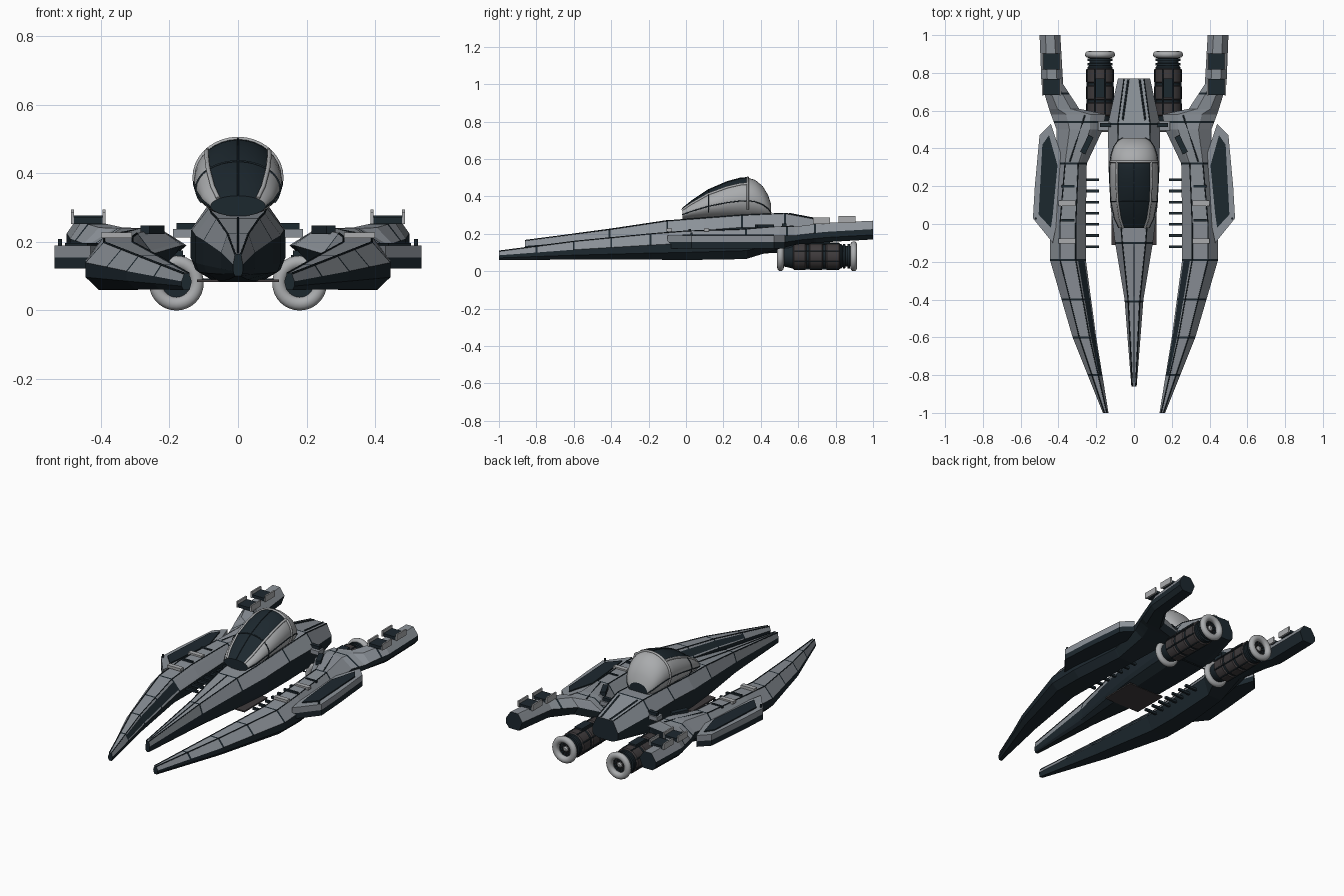
import bpy, bmesh, math
from mathutils import Matrix, Vector

if "Cube" in bpy.data.objects:
    bpy.data.objects.remove(bpy.data.objects["Cube"])


def material(name, rgb):
    m = bpy.data.materials.new(name)
    m.use_nodes = True
    m.diffuse_color = (*rgb, 1)
    m.node_tree.nodes["Principled BSDF"].inputs["Base Color"].default_value = (*rgb, 1)
    return m


HULL = material("hull grey", (0.26, 0.285, 0.315))
DARK = material("dark navy", (0.012, 0.021, 0.028))
PALE = material("pale grey", (0.40, 0.41, 0.42))
ENGINE = material("engine brown", (0.05, 0.044, 0.046))
SIDES = (("left", 1), ("right", -1))


def finish(bm, name, mats, smooth=False):
    bmesh.ops.recalc_face_normals(bm, faces=bm.faces)
    me = bpy.data.meshes.new(name)
    bm.to_mesh(me)
    bm.free()
    for m in mats:
        me.materials.append(m)
    ob = bpy.data.objects.new(name, me)
    bpy.context.collection.objects.link(ob)
    if smooth:
        bpy.ops.object.select_all(action='DESELECT')
        ob.select_set(True)
        bpy.context.view_layer.objects.active = ob
        bpy.ops.object.shade_smooth_by_angle(angle=math.radians(40))
    return ob


def station_at(stations, y):
    for a, b in zip(stations, stations[1:]):
        if y <= b[0]:
            f = (y - a[0]) / (b[0] - a[0])
            return [p + (q - p) * f for p, q in zip(a, b)]
    return list(stations[-1])


def loft(name, stations, section, seams, rule, side=1, mats=(HULL, DARK)):
    """Skin sections along y; seams become narrow dark bands."""
    ys = [s[0] for s in stations] + [v + d for v in seams for d in (-0.005, 0.005)]
    ys = sorted(set(ys))
    bm = bmesh.new()
    rings = [[bm.verts.new((side * x, y, z)) for x, z in section(*station_at(stations, y)[1:])] for y in ys]
    n = len(rings[0])
    for j, (a, b) in enumerate(zip(rings, rings[1:])):
        mid = (ys[j] + ys[j + 1]) / 2
        seam = any(abs(mid - v) < 0.005 for v in seams)
        for k in range(n):
            f = bm.faces.new((a[k], a[(k + 1) % n], b[(k + 1) % n], b[k]))
            f.material_index = 1 if seam else rule(k, mid)
    for r in (rings[0], rings[-1]):
        bm.faces.new(r).material_index = 1
    return finish(bm, name, mats)


def box(name, loc, size, mat, turn=0):
    bm = bmesh.new()
    bmesh.ops.create_cube(bm, size=1, matrix=Matrix.LocRotScale(
        Vector(loc), Matrix.Rotation(turn, 3, 'Z'), Vector(size)))
    return finish(bm, name, [mat])


def prism(name, outline, z0, z1, mat, side):
    bm = bmesh.new()
    f = bm.faces.new([bm.verts.new((side * x, y, z0)) for x, y in outline])
    up = bmesh.ops.extrude_face_region(bm, geom=[f])["geom"]
    bmesh.ops.translate(bm, vec=(0, 0, z1 - z0), verts=[v for v in up if isinstance(v, bmesh.types.BMVert)])
    return finish(bm, name, [mat])


def rod(name, pts, radius, mat):
    cu = bpy.data.curves.new(name, 'CURVE')
    cu.dimensions = '3D'
    cu.bevel_depth = radius
    cu.bevel_resolution = 1
    cu.use_fill_caps = True
    sp = cu.splines.new('POLY')
    sp.points.add(len(pts) - 1)
    for p, co in zip(sp.points, pts):
        p.co = (*co, 1)
    cu.materials.append(mat)
    bpy.context.collection.objects.link(bpy.data.objects.new(name, cu))


def lathe(name, profile, centre, mat, closed=False, steps=32):
    """Turn (radius, y) points around a lengthwise axis."""
    bm = bmesh.new()
    rings = [[bm.verts.new((centre[0] + r * math.cos(t), y, centre[1] + r * math.sin(t)))
              for t in (math.tau * i / steps for i in range(steps))] for r, y in profile]
    pairs = list(zip(rings, rings[1:])) + ([(rings[-1], rings[0])] if closed else [])
    for a, b in pairs:
        for i in range(steps):
            bm.faces.new((a[i], a[(i + 1) % steps], b[(i + 1) % steps], b[i]))
    if not closed:
        bm.faces.new(rings[0])
        bm.faces.new(rings[-1])
    return finish(bm, name, [mat], True)


# Central fuselage: y, half width, bottom, colour line, top
body = [(-0.86, 0.014, 0.10, 0.135, 0.165), (-0.4, 0.05, 0.09, 0.17, 0.225),
        (-0.1, 0.10, 0.085, 0.205, 0.27), (0.1, 0.125, 0.085, 0.22, 0.285),
        (0.3, 0.135, 0.09, 0.235, 0.30), (0.53, 0.138, 0.10, 0.235, 0.31),
        (0.77, 0.085, 0.14, 0.20, 0.265)]


def body_section(w, b, m, t):
    half = [(0.55 * w, b), (0.92 * w, b + 0.2 * (m - b)), (w, b + 0.4 * (m - b)), (w, m), (0.62 * w, t)]
    return half + [(-x, z) for x, z in reversed(half)]


loft("fuselage", body, body_section, [-0.41, -0.1, 0.3, 0.53],
     lambda k, y: 0 if k in (3, 4, 5) else 1)
for label, s in SIDES:
    rod(label + "_rear_seam", [(s * 0.06, 0.55, 0.308), (s * 0.03, 0.765, 0.267)], 0.005, DARK)
    rod(label + "_nose_seam", [(s * 0.62 * w, y, t) for y, w, b, m, t in body], 0.003, DARK)
rod("nose_spine", [(0, -0.84, 0.167), (0, -0.4, 0.226), (0, -0.1, 0.271)], 0.003, DARK)

# Canopy: y, half width, top
dome = [(-0.02, 0.08, 0.335), (0.03, 0.103, 0.375), (0.12, 0.122, 0.435), (0.22, 0.128, 0.478),
        (0.29, 0.128, 0.497), (0.33, 0.126, 0.50), (0.37, 0.12, 0.488), (0.41, 0.106, 0.455),
        (0.44, 0.085, 0.405), (0.455, 0.06, 0.36)]
COUNT = 32


def dome_point(w, t, a, grow=0):
    r = (t - 0.275) / 2
    return ((w + grow) * math.sin(a), 0.275 + r + (r + grow) * math.cos(a))


def canopy_rule(k, y):
    off = min(k + 0.5, COUNT - k - 0.5)
    return 1 if y < 0.33 and off < 4.5 else 0


canopy = loft("canopy", dome, lambda w, t: [dome_point(w, t, math.tau * k / COUNT) for k in range(COUNT)],
              [], canopy_rule, mats=(PALE, DARK))
canopy.data.polygons.foreach_set("use_smooth", [len(p.vertices) == 4 for p in canopy.data.polygons])


def dome_line(name, angle, first, last, radius, mat):
    pts = []
    for y, w, t in dome[first:last]:
        x, z = dome_point(w, t, angle, 0.001)
        pts.append((x, y, z))
    rod(name, pts, radius, mat)


dome_line("canopy_spine", 0, 0, 6, 0.003, DARK)
for label, s in SIDES:
    dome_line(label + "_canopy_frame", s * math.pi / 4, 0, 6, 0.007, PALE)
    dome_line(label + "_canopy_side_seam", s * math.pi * 0.53, 0, 10, 0.003, DARK)
for j, mat, rad in ((2, DARK, 0.003), (5, PALE, 0.007)):
    y, w, t = dome[j]
    pts = [dome_point(w, t, math.radians(a), 0.001) for a in range(-120, 121, 10)]
    rod("canopy_hoop", [(x, y, z) for x, z in pts], rad, mat)

# Side hulls: y, inner x, outer x, bottom, colour line, top
wing = [(-1.0, 0.135, 0.165, 0.06, 0.085, 0.108), (-0.6, 0.2, 0.325, 0.062, 0.115, 0.16),
        (-0.19, 0.255, 0.445, 0.062, 0.14, 0.20), (0.0, 0.255, 0.445, 0.06, 0.15, 0.215),
        (0.32, 0.25, 0.41, 0.065, 0.165, 0.225), (0.5, 0.165, 0.41, 0.12, 0.19, 0.24),
        (0.58, 0.15, 0.44, 0.14, 0.19, 0.24), (0.61, 0.29, 0.45, 0.145, 0.195, 0.242),
        (0.74, 0.375, 0.49, 0.155, 0.21, 0.258), (1.0, 0.39, 0.50, 0.17, 0.225, 0.27)]


def wing_section(i, o, b, m, t):
    d = o - i
    return [(i + 0.2 * d, b), (o - 0.2 * d, b), (o, b + 0.45 * (m - b)), (o, m), (o - 0.28 * d, t),
            (i + 0.28 * d, t), (i + 0.22 * d, m + 0.8 * (t - m)), (i + 0.04 * d, m + 0.15 * (t - m)), (i, m)]


def wing_rule(k, y):
    stripe = k == 6 and -0.9 < y < -0.19
    return 0 if 3 <= k <= 7 and not stripe else 1


pod = [(0.43, -0.1), (0.535, 0.03), (0.525, 0.2), (0.50, 0.47), (0.44, 0.53), (0.37, 0.32), (0.41, 0.0)]
pod_panel = [(0.44, -0.02), (0.505, 0.05), (0.485, 0.42), (0.45, 0.47), (0.405, 0.31), (0.43, 0.05)]
for label, s in SIDES:
    p = label + "_"
    loft(p + "side_hull", wing, wing_section, [-0.8, -0.6, -0.4, -0.19, 0.32, 0.54, 0.69], wing_rule, s)
    for n, frac in (("outer", 0.72), ("inner", 0.28)):
        rod(p + n + "_hull_seam", [(s * (i + frac * (o - i)), y, t) for y, i, o, b, m, t in wing[:5]], 0.003, DARK)
    # Outer pod with inset panel
    prism(p + "pod_base", pod, 0.122, 0.155, DARK, s)
    prism(p + "pod_cover", pod, 0.155, 0.19, HULL, s)
    prism(p + "pod_panel", pod_panel, 0.19, 0.197, DARK, s)
    rod(p + "pod_pin", [(s * 0.52, 0.03, 0.18), (s * 0.52, 0.03, 0.208)], 0.006, DARK)
    # Deck ribs and inner slats
    for y in (-0.09, 0.11):
        box(p + "deck_rib", (s * 0.355, y, 0.22), (0.09, 0.028, 0.016), PALE)
    for y in (0.02, 0.2):
        box(p + "deck_slot", (s * 0.35, y, 0.22), (0.07, 0.012, 0.012), DARK)
    for k in range(7):
        box(p + "inner_slat", (s * 0.225, -0.12 + 0.059 * k, 0.13), (0.08, 0.014, 0.014), DARK)
    box(p + "strut_block", (s * 0.25, 0.42, 0.236), (0.03, 0.10, 0.025), DARK, s * 0.45)
    rod(p + "strut_seam", [(s * 0.34, 0.33, 0.226), (s * 0.26, 0.575, 0.241)], 0.004, DARK)
    # Boom hatches with upright rails
    for y, z in ((0.725, 0.262), (0.86, 0.269)):
        box(p + "boom_hatch", (s * 0.437, y, z), (0.085, 0.085, 0.018), DARK)
        for dx in (-0.046, 0.046):
            box(p + "hatch_rail", (s * (0.437 + dx), y, z + 0.008), (0.009, 0.09, 0.036), PALE)

    # Engine
    c = (s * 0.18, 0.08)
    lathe(p + "engine_core", [(0.05, 0.5), (0.058, 0.54), (0.066, 0.57), (0.066, 0.83), (0.056, 0.84),
                              (0.056, 0.89), (0.045, 0.89), (0.04, 0.86)], c, DARK)
    for y0, y1 in ((0.57, 0.645), (0.655, 0.735), (0.745, 0.825)):
        lathe(p + "engine_band", [(0.064, y0), (0.073, y0 + 0.008), (0.073, y1 - 0.008), (0.064, y1)], c, ENGINE)
    for y in (0.845, 0.87):
        lathe(p + "engine_collar", [(0.05, y - 0.008), (0.066, y - 0.006), (0.066, y + 0.006), (0.05, y + 0.008)], c, DARK)
    for n, y, r in (("intake", 0.505, 0.06), ("exhaust", 0.897, 0.06)):
        tube = [(r + 0.02 * math.cos(t), y + 0.018 * math.sin(t)) for t in (math.tau * q / 12 for q in range(12))]
        lathe(p + n + "_ring", tube, c, PALE, True)
    lathe(p + "exhaust_hub", [(0.016, 0.86), (0.016, 0.89), (0.008, 0.897)], c, PALE)
    for q in range(12):
        t = math.tau * q / 12
        rod(p + "exhaust_vane", [(c[0] + r * math.cos(t), 0.885, c[1] + r * math.sin(t)) for r in (0.015, 0.045)],
            0.0025, ENGINE)
    for q in range(8):
        t = math.tau * (q + 0.5) / 8
        x, z = c[0] + 0.073 * math.cos(t), c[1] + 0.073 * math.sin(t)
        rod(p + "engine_pipe", [(x, 0.58, z), (x, 0.82, z)], 0.004, DARK)
    box(p + "engine_top_box", (s * 0.18, 0.72, 0.152), (0.05, 0.10, 0.02), DARK)
    box(p + "engine_mount", (s * 0.19, 0.55, 0.15), (0.06, 0.06, 0.05), DARK)
    box(p + "bridge", (s * 0.15, 0.52, 0.225), (0.08, 0.05, 0.025), HULL)

# Cross links and belly plate
box("bridge_bar", (0, 0.525, 0.245), (0.36, 0.022, 0.022), DARK)
box("belly_plate", (0, 0.0, 0.087), (0.24, 0.22, 0.008), ENGINE)
rod("belly_link", [(-0.15, 0.5, 0.09), (0.15, 0.5, 0.09)], 0.004, DARK)
